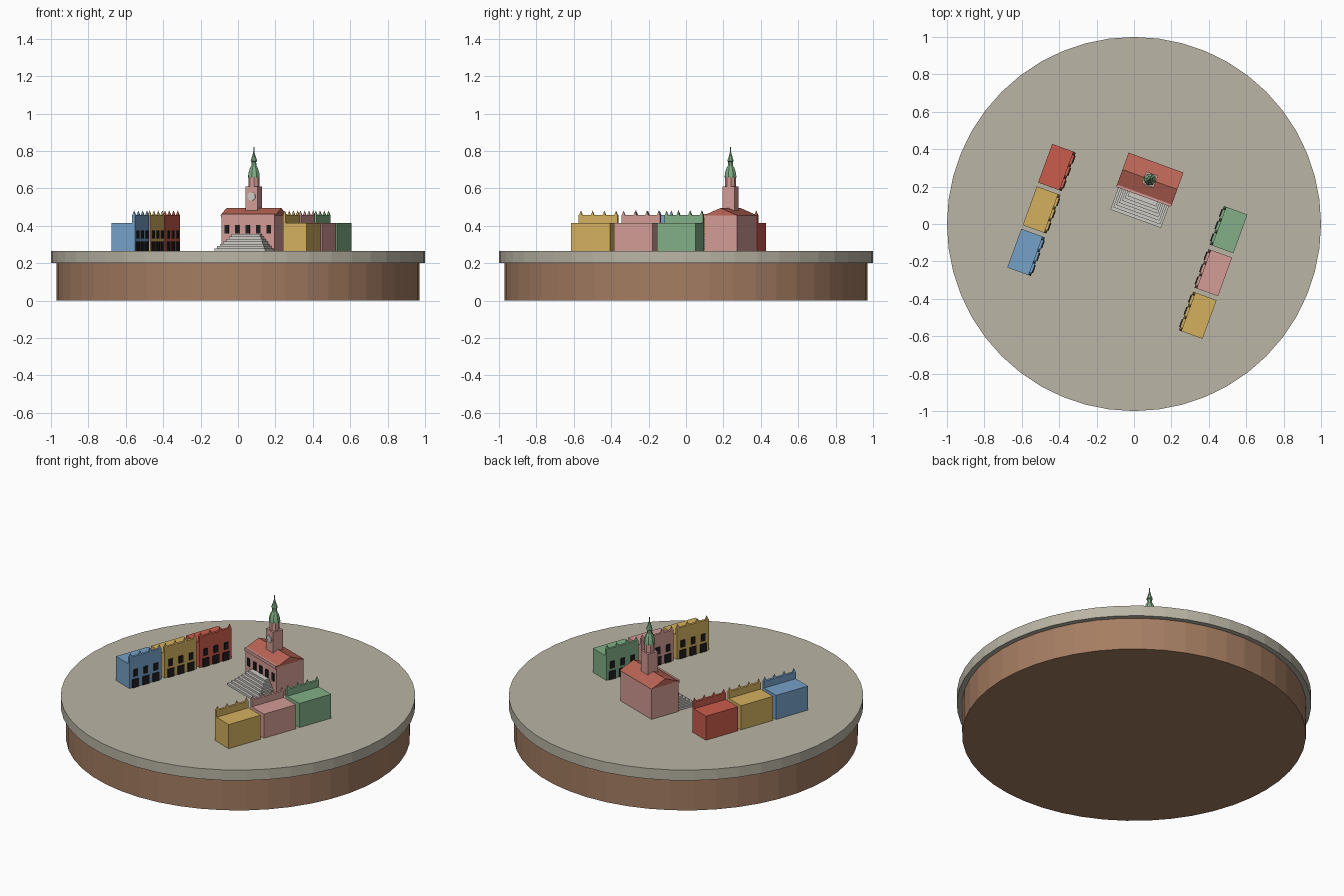
import bpy, bmesh, math
from mathutils import Matrix, Vector

if "Cube" in bpy.data.objects:
    bpy.data.objects.remove(bpy.data.objects["Cube"])


def material(name, r, g, b):
    lin = [((c / 255 + 0.055) / 1.055) ** 2.4 for c in (r, g, b)] + [1]
    m = bpy.data.materials.new(name)
    m.use_nodes = True
    m.diffuse_color = lin
    m.node_tree.nodes["Principled BSDF"].inputs["Base Color"].default_value = lin
    return m


EARTH = material("earth brown", 165, 125, 98)
PAVING = material("paving grey", 186, 181, 165)
BLUE = material("blue plaster", 118, 160, 200)
OCHRE = material("ochre plaster", 212, 176, 95)
RED = material("red plaster", 202, 92, 76)
PINK = material("pink plaster", 212, 156, 150)
GREEN = material("copper green", 130, 175, 135)
DARK = material("dark opening", 32, 29, 30)
STONE = material("pale stone", 205, 203, 197)
TILE = material("roof tile", 188, 102, 86)

GROUND = 0.265
TILT = math.radians(-20)


def finish(name, bm, mat, frame=Matrix()):
    bmesh.ops.recalc_face_normals(bm, faces=bm.faces)
    mesh = bpy.data.meshes.new(name)
    bm.to_mesh(mesh)
    bm.free()
    mesh.materials.append(mat)
    obj = bpy.data.objects.new(name, mesh)
    obj.matrix_world = frame
    bpy.context.collection.objects.link(obj)
    return obj


def add_box(bm, x0, x1, y0, y1, z0, z1):
    place = Matrix.Translation(((x0 + x1) / 2, (y0 + y1) / 2, (z0 + z1) / 2))
    size = Matrix.Diagonal((x1 - x0, y1 - y0, z1 - z0, 1))
    bmesh.ops.create_cube(bm, size=1, matrix=place @ size)


def add_cone(bm, x, y, z0, z1, r0, r1, sides, turn=0):
    place = Matrix.Translation((x, y, (z0 + z1) / 2)) @ Matrix.Rotation(turn, 4, "Z")
    bmesh.ops.create_cone(bm, cap_ends=True, segments=sides, radius1=r0,
                          radius2=r1, depth=z1 - z0, matrix=place)


def box(name, mat, frame, *extent):
    bm = bmesh.new()
    add_box(bm, *extent)
    return finish(name, bm, mat, frame)


def cone(name, mat, frame, *args):
    bm = bmesh.new()
    add_cone(bm, *args)
    return finish(name, bm, mat, frame)


# Round base with a paved top
cone("earth_base", EARTH, Matrix(), 0, 0, 0, 0.2, 0.97, 0.97, 48)
cone("paved_square", PAVING, Matrix(), 0, 0, 0.2, GROUND, 1, 1, 48)


# Town houses: the local facade faces -y and the street
def house(name, mat, x, y, turn):
    frame = Matrix.Translation((x, y, 0)) @ Matrix.Rotation(TILT + turn, 4, "Z")
    half, deep = 0.11, 0.067
    box(name + "_body", mat, frame, -half, half, -deep + 0.015, deep, GROUND, 0.415)
    box(name + "_facade", mat, frame, -half, half, -deep, -deep + 0.015, GROUND, 0.457)
    spikes, openings = bmesh.new(), bmesh.new()
    for i in range(4):
        px = -half + 0.01 + i * (2 * half - 0.02) / 3
        add_cone(spikes, px, -deep + 0.0075, 0.457, 0.482, 0.011, 0, 4, math.pi / 4)
    for px in (-0.07, 0, 0.07):
        add_box(openings, px - 0.022, px + 0.022, -deep - 0.006, -deep + 0.002, GROUND, 0.316)
        add_box(openings, px - 0.014, px + 0.014, -deep - 0.006, -deep + 0.002, 0.333, 0.376)
    finish(name + "_pinnacles", spikes, mat, frame)
    finish(name + "_openings", openings, DARK, frame)


EAST, WEST = math.pi / 2, -math.pi / 2
house("red_house", RED, -0.412, 0.302, EAST)
house("left_ochre_house", OCHRE, -0.494, 0.075, EAST)
house("blue_house", BLUE, -0.577, -0.152, EAST)
house("green_house", GREEN, 0.506, -0.03, WEST)
house("pink_house", PINK, 0.424, -0.26, WEST)
house("right_ochre_house", OCHRE, 0.341, -0.488, WEST)

# Town hall body
hall = Matrix.Translation((0.085, 0.238, 0)) @ Matrix.Rotation(TILT, 4, "Z")
W, D, EAVE, RIDGE = 0.152, 0.092, 0.455, 0.495
box("hall_walls", PINK, hall, -W, W, -D, D, GROUND, EAVE)
box("hall_cornice", PINK, hall, -W, W, -D - 0.007, -D + 0.006, 0.442, 0.462)

# Gabled roof: a triangle extruded along the ridge
bm = bmesh.new()
rw, rd = W + 0.004, D + 0.004
gable = bm.faces.new([bm.verts.new((-rw, y, z)) for y, z in
                      ((-rd, EAVE), (rd, EAVE), (0, RIDGE))])
ext = bmesh.ops.extrude_face_region(bm, geom=[gable])
bmesh.ops.translate(bm, vec=(2 * rw, 0, 0),
                    verts=[v for v in ext["geom"] if isinstance(v, bmesh.types.BMVert)])
finish("hall_roof", bm, TILE, hall)

# Hall windows
bm = bmesh.new()
for i in range(-2, 3):
    add_box(bm, i * 0.06 - 0.012, i * 0.06 + 0.012, -D - 0.006, -D + 0.002, 0.358, 0.405)
finish("hall_windows", bm, DARK, hall)

# Grand staircase, each step narrower and shorter than the one below
bm = bmesh.new()
STEPS = 7
rise = 0.09 / STEPS
for i in range(STEPS):
    half = 0.144 - i * 0.0105
    front = -D - 0.131 + i * 0.0165
    add_box(bm, -half, half, front, -D, GROUND + i * rise, GROUND + (i + 1) * rise)
finish("staircase", bm, STONE, hall)

# Clock tower
T = 0.034
box("tower_shaft", PINK, hall, -T, T, -T, T, EAVE, 0.61)
cone("tower_upper_stage", PINK, hall, 0, 0, 0.61, 0.662, 0.029, 0.029, 8, math.pi / 8)
clock = hall @ Matrix.Translation((0, -T - 0.002, 0.557)) @ Matrix.Rotation(math.pi / 2, 4, "X")
cone("clock_face", STONE, clock, 0, 0, -0.003, 0.003, 0.022, 0.022, 24)

# Copper spire turned from a profile of radius and height
bm = bmesh.new()
profile = [(0, 0.658), (0.033, 0.658), (0.033, 0.667), (0.03, 0.685), (0.023, 0.708),
           (0.014, 0.722), (0.013, 0.742), (0.019, 0.746), (0.011, 0.768),
           (0.004, 0.792), (0.002, 0.82), (0, 0.82)]
verts = [bm.verts.new((r, 0, z)) for r, z in profile]
edges = [bm.edges.new(pair) for pair in zip(verts, verts[1:])]
bmesh.ops.spin(bm, geom=verts + edges, cent=(0, 0, 0), axis=(0, 0, 1),
               angle=math.tau, steps=8)
bmesh.ops.remove_doubles(bm, verts=bm.verts, dist=0.0001)
finish("tower_spire", bm, GREEN, hall)
